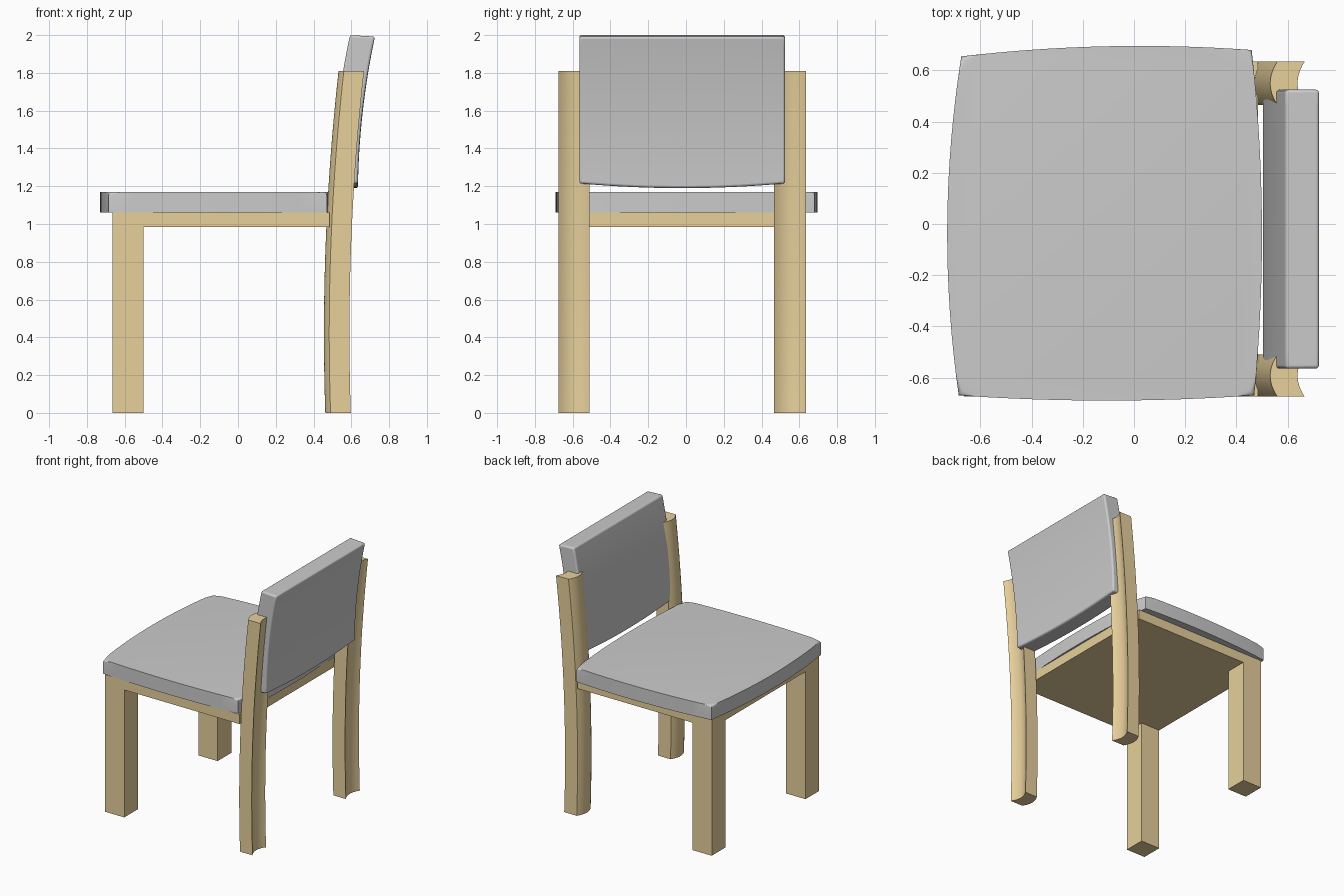
import bpy, bmesh

if "Cube" in bpy.data.objects:
    bpy.data.objects.remove(bpy.data.objects["Cube"])

wood = bpy.data.materials.new("wood")
wood.diffuse_color = (0.8, 0.63, 0.33, 1)
wood.use_nodes = True
wood.node_tree.nodes["Principled BSDF"].inputs["Base Color"].default_value = wood.diffuse_color


def finish(name, bm, mat=None, smooth=False):
    bmesh.ops.recalc_face_normals(bm, faces=bm.faces)
    me = bpy.data.meshes.new(name)
    bm.to_mesh(me)
    bm.free()
    ob = bpy.data.objects.new(name, me)
    bpy.context.collection.objects.link(ob)
    if mat:
        me.materials.append(mat)
    if smooth:
        bpy.ops.object.select_all(action='DESELECT')
        ob.select_set(True)
        bpy.context.view_layer.objects.active = ob
        bpy.ops.object.shade_smooth_by_angle(angle=0.52)
    return ob


def box(name, x0, x1, y0, y1, z0, z1):
    bm = bmesh.new()
    bmesh.ops.create_cube(bm, size=1)
    for v in bm.verts:
        v.co = ((x0 + x1) / 2 + v.co.x * (x1 - x0),
                (y0 + y1) / 2 + v.co.y * (y1 - y0),
                (z0 + z1) / 2 + v.co.z * (z1 - z0))
    return finish(name, bm, wood)


def loft(rings):
    """Closed rings of points skinned together, with capped ends."""
    bm = bmesh.new()
    rows = [[bm.verts.new(p) for p in r] for r in rings]
    n = len(rows[0])
    for a, b in zip(rows, rows[1:]):
        for i in range(n):
            j = (i + 1) % n
            bm.faces.new((a[i], a[j], b[j], b[i]))
    bm.faces.new(rows[0])
    bm.faces.new(rows[-1])
    return bm


def steps(n):
    return [i / n for i in range(n + 1)]


LEG_Y = {"right": (-0.675, -0.51), "left": (0.465, 0.635)}

# Seat base plate
box("seat_base", -0.665, 0.485, -0.675, 0.635, 0.985, 1.06)

for side, (y0, y1) in LEG_Y.items():
    # Square front legs
    box("front_leg_" + side, -0.665, -0.50, y0, y1, 0, 0.99)

    # Curved back legs: rounded front face, hollow rear face
    rings = []
    for t in steps(24):
        z = 1.81 * t
        f = 0.455 + 0.04 * (z - 0.42) ** 2
        us = [2 * s - 1 for s in steps(12)]
        ys = [(y0 + y1) / 2 + u * (y1 - y0) / 2 for u in us]
        front = [(f + 0.028 * u * u, y, z) for u, y in zip(us, ys)]
        rear = [(f + 0.135 - 0.028 * (1 - u * u), y, z) for u, y in zip(us, ys)]
        rings.append(front + rear[::-1])
    finish("back_leg_" + side, loft(rings), wood, True)

# Seat cushion: four bowed edges, softened top rim
corners = [(-0.685, -0.67), (0.47, -0.67), (0.46, 0.68), (-0.675, 0.655)]
bows = [(0, -0.02), (0.035, 0), (0, 0.027), (-0.05, 0)]
outline = []
for k, (bx, by) in enumerate(bows):
    (ax, ay), (cx, cy) = corners[k], corners[(k + 1) % 4]
    for t in steps(16)[:-1]:
        w = 4 * t * (1 - t)
        outline.append((ax + (cx - ax) * t + bx * w, ay + (cy - ay) * t + by * w))
bm = loft([[(x, y, z) for x, y in outline] for z in (1.06, 1.17)])
rim = [e for e in bm.edges if all(v.co.z > 1.16 for v in e.verts)]
bmesh.ops.bevel(bm, geom=rim, offset=0.02, segments=4, profile=0.5, affect='EDGES')
finish("seat_cushion", bm, None, True)

# Backrest: curved slab with a slightly bowed lower edge
rings = []
for s in steps(16):
    y = -0.565 + 1.09 * s
    low = 1.215 - 0.025 * 4 * s * (1 - s)

    def point(t, back):
        x = 0.503 + 0.01 * t + 0.08 * t * t + 0.132 * back
        return (x, y, low + (2.0 - 0.008 * back - low) * t)
    ts = steps(16)
    rings.append([point(t, 0) for t in ts] + [point(t, 1) for t in reversed(ts)])
back = finish("backrest", loft(rings), None, True)
bev = back.modifiers.new("soft_edges", 'BEVEL')
bev.width = 0.012
bev.segments = 3
bev.limit_method = 'ANGLE'
bev.angle_limit = 0.7
